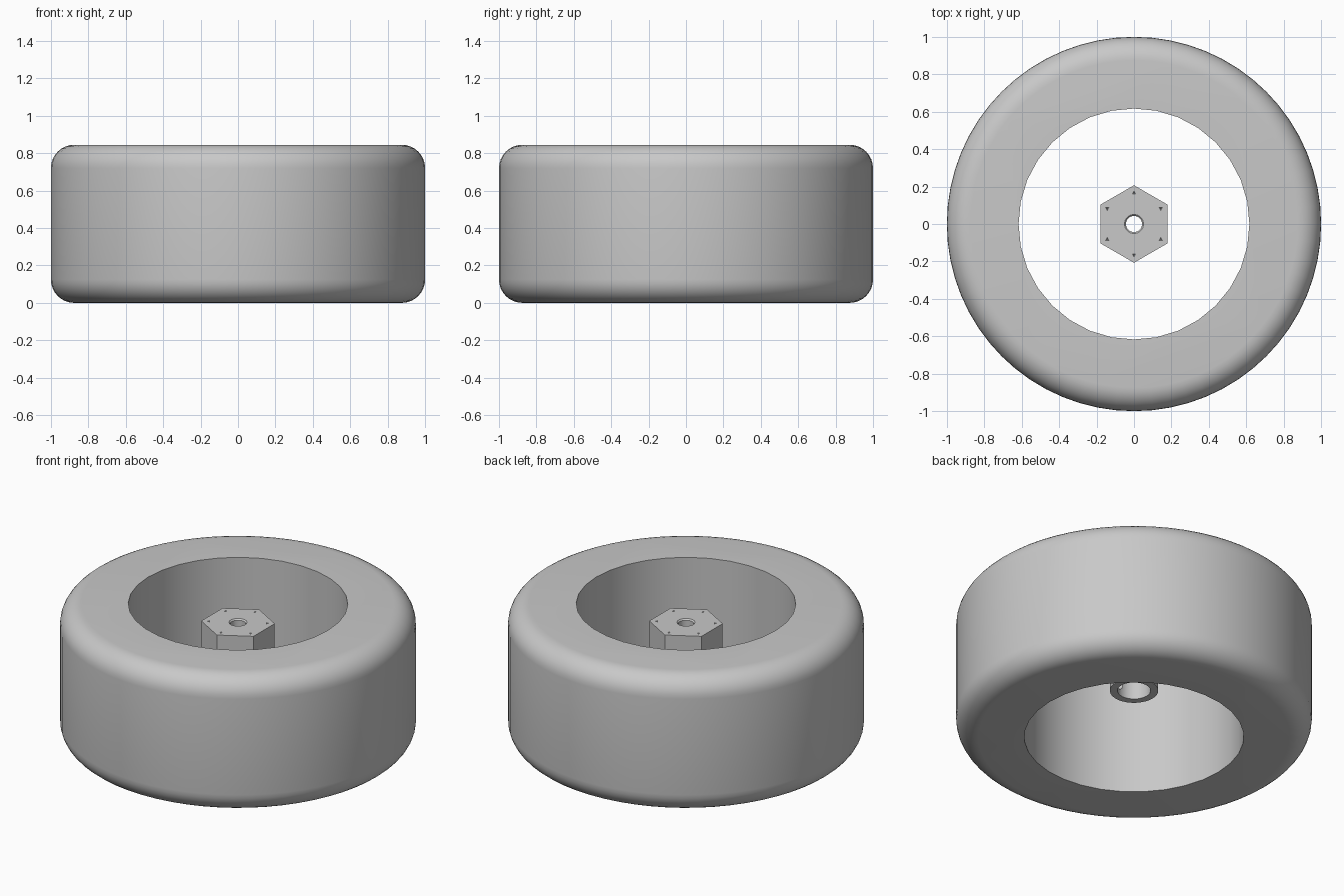
import bpy, math
from mathutils import Matrix

if "Cube" in bpy.data.objects:
    bpy.data.objects.remove(bpy.data.objects["Cube"], do_unlink=True)

grey = bpy.data.materials.new("light grey")
grey.use_nodes = True
grey.diffuse_color = (0.58, 0.58, 0.58, 1)
grey.node_tree.nodes["Principled BSDF"].inputs["Base Color"].default_value = (0.58, 0.58, 0.58, 1)


def cylinder(name, sides, r, z0, z1, turn=0.0, r_top=None):
    """Upright prism or cone from z0 to z1, with a vertex at the angle turn."""
    bpy.ops.mesh.primitive_cone_add(vertices=sides, radius1=r, radius2=r if r_top is None else r_top,
                                    depth=z1 - z0, location=(0, 0, 0))
    ob = bpy.context.object
    ob.name = name
    # the first vertex of the primitive points along +y
    ob.data.transform(Matrix.Translation((0, 0, (z0 + z1) / 2)) @ Matrix.Rotation(turn, 4, 'Z'))
    ob.data.materials.append(grey)
    return ob


def apply(ob, mod):
    bpy.context.view_layer.objects.active = ob
    bpy.ops.object.modifier_apply(modifier=mod.name)


def combine(ob, other, operation):
    mod = ob.modifiers.new(operation.title(), 'BOOLEAN')
    mod.operation = operation
    mod.solver = 'EXACT'
    mod.object = other
    apply(ob, mod)
    bpy.data.objects.remove(other, do_unlink=True)


def bevel(ob, width, segments):
    mod = ob.modifiers.new("Round", 'BEVEL')
    mod.width = width
    mod.segments = segments
    mod.limit_method = 'ANGLE'
    mod.angle_limit = math.radians(40)
    apply(ob, mod)


def smooth(ob):
    bpy.ops.object.select_all(action='DESELECT')
    ob.select_set(True)
    bpy.context.view_layer.objects.active = ob
    bpy.ops.object.shade_smooth_by_angle(angle=math.radians(30))


# Tyre: rounded drum with a straight hole through it
tyre = cylinder("tyre", 64, 1.0, 0, 0.845)
bevel(tyre, 0.125, 8)
combine(tyre, cylinder("tyre_hole", 32, 0.617, -0.1, 0.95), 'DIFFERENCE')
smooth(tyre)

# Hub: hexagonal head on a round collar
hub = cylinder("hex_hub", 6, 0.207, 0.55, 0.73)
combine(hub, cylinder("collar", 32, 0.136, 0.30, 0.60), 'UNION')

# Wide axle bore from below, narrow screw hole to the top with a small chamfer
combine(hub, cylinder("axle_bore", 32, 0.093, 0.25, 0.57), 'DIFFERENCE')
combine(hub, cylinder("screw_hole", 32, 0.043, 0.5, 0.8), 'DIFFERENCE')
combine(hub, cylinder("screw_chamfer", 32, 0.043, 0.722, 0.732, r_top=0.053), 'DIFFERENCE')

# Set screw hole through one side of the collar
side = cylinder("set_screw_hole", 24, 0.042, 0.04, 0.3)
side.data.transform(Matrix.Translation((0, 0, 0.375)) @ Matrix.Rotation(math.radians(-60), 4, 'Z')
                    @ Matrix.Rotation(math.pi / 2, 4, 'Y'))
combine(hub, side, 'DIFFERENCE')

# Small nicks near the head's corners
for i in range(6):
    nick = cylinder("nick", 3, 0.003, 0.72, 0.735, r_top=0.013)
    nick.data.transform(Matrix.Rotation(math.radians(60 * i), 4, 'Z') @ Matrix.Translation((0, 0.165, 0)))
    combine(hub, nick, 'DIFFERENCE')
smooth(hub)
